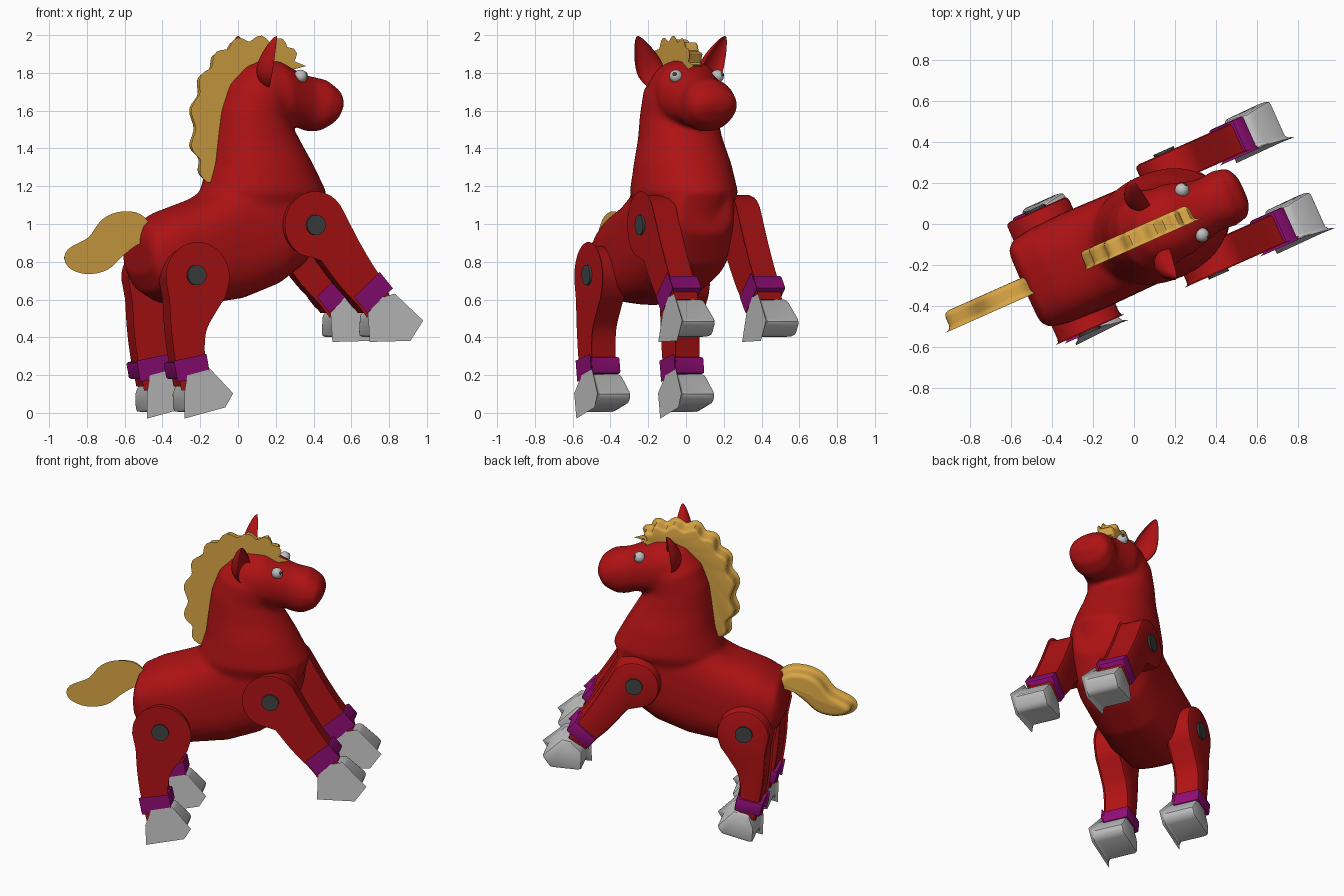
import bpy, bmesh, math
from mathutils import Matrix, Vector

if "Cube" in bpy.data.objects:
    bpy.data.objects.remove(bpy.data.objects["Cube"])

# The toy is built facing local +x, then turned into its final heading.
PLACE = Matrix.Translation((0, -0.07, 0)) @ Matrix.Rotation(math.radians(24), 4, 'Z')


def material(name, rgb):
    m = bpy.data.materials.new(name)
    m.use_nodes = True
    m.diffuse_color = (*rgb, 1)
    m.node_tree.nodes["Principled BSDF"].inputs["Base Color"].default_value = (*rgb, 1)
    return m


RED = material("red", (0.43, 0.006, 0.007))
GOLD = material("golden hair", (0.7, 0.38, 0.06))
GREY = material("hoof grey", (0.52, 0.52, 0.52))
PURPLE = material("purple", (0.28, 0.004, 0.18))
DARK = material("dark grey", (0.05, 0.055, 0.055))


def finish(name, bm, mat, angle=35):
    bmesh.ops.recalc_face_normals(bm, faces=bm.faces)
    mesh = bpy.data.meshes.new(name)
    bm.to_mesh(mesh)
    bm.free()
    ob = bpy.data.objects.new(name, mesh)
    bpy.context.collection.objects.link(ob)
    mesh.materials.append(mat)
    ob.matrix_world = PLACE
    bpy.ops.object.select_all(action='DESELECT')
    ob.select_set(True)
    bpy.context.view_layer.objects.active = ob
    bpy.ops.object.shade_smooth_by_angle(angle=math.radians(angle))
    return ob


def spline(points, steps=5):
    """Smooth open curve through the points."""
    pts = [Vector(p) for p in points]
    pts = [2 * pts[0] - pts[1]] + pts + [2 * pts[-1] - pts[-2]]
    out = []
    for a, b, c, d in zip(pts, pts[1:], pts[2:], pts[3:]):
        for i in range(steps):
            t = i / steps
            out.append(0.5 * (2 * b + (c - a) * t + (2 * a - 5 * b + 4 * c - d) * t ** 2
                              + (3 * b - a - 3 * c + d) * t ** 3))
    return out + [pts[-2]]


def slab(name, profile, y, width, mat, bevel, segments=2, every_edge=False, top=1.0):
    """Side profile extruded across the body, with rounded rims; top narrows the upper half."""
    bm = bmesh.new()
    mid = sum(p[1] for p in profile) / len(profile)
    rings = []
    for s in (-1, 1):
        rings.append([bm.verts.new((p[0], y + s * width / 2 * (top if p[1] > mid else 1), p[1]))
                      for p in profile])
        bm.faces.new(rings[-1])
    n = len(profile)
    for i in range(n):
        j = (i + 1) % n
        bm.faces.new((rings[0][i], rings[0][j], rings[1][j], rings[1][i]))
    bm.normal_update()
    caps = {e for f in bm.faces if len(f.verts) == n and n > 4 for e in f.edges}
    edges = list(bm.edges) if every_edge else list(caps)
    bmesh.ops.bevel(bm, geom=edges, offset=bevel, segments=segments, profile=0.5,
                    affect='EDGES', clamp_overlap=every_edge)
    return finish(name, bm, mat)


def loft(bm, rings, power, count=32):
    """Skin of rounded sections, each given by upper point, lower point and half width."""
    def sp(v):
        return math.copysign(abs(v) ** (2 / power), v)
    loops = []
    for ax, az, bx, bz, w in rings:
        a, b = Vector((ax, 0, az)), Vector((bx, 0, bz))
        loop = []
        for i in range(count):
            t = 2 * math.pi * i / count
            p = (a + b) / 2 + (a - b) / 2 * sp(math.cos(t))
            loop.append(bm.verts.new((p.x, w * sp(math.sin(t)), p.z)))
        loops.append(loop)
    for l, m in zip(loops, loops[1:]):
        for i in range(count):
            j = (i + 1) % count
            bm.faces.new((l[i], l[j], m[j], m[i]))
    bm.faces.new(loops[0])
    bm.faces.new(loops[-1])


def ball(name, mat, at, size, aim=(0, 0, 1), segments=20):
    bm = bmesh.new()
    turn = Vector(aim).to_track_quat('Z', 'Y').to_matrix().to_4x4()
    bmesh.ops.create_uvsphere(bm, u_segments=segments, v_segments=segments // 2, radius=1,
                              matrix=Matrix.Translation(at) @ turn @ Matrix.Diagonal((*size, 1)))
    return finish(name, bm, mat, 60)


# Torso, neck and head fused into one smooth skin
bm = bmesh.new()
loft(bm, [(-.59, .93, -.58, .74, .19), (-.565, 1.0, -.53, .64, .23), (-.45, 1.065, -.43, .58, .25),
          (-.25, 1.135, -.25, .57, .255), (-.05, 1.25, 0, .605, .25), (.15, 1.3, .2, .68, .25),
          (.36, 1.27, .34, .78, .22), (.45, 1.2, .44, .95, .15)], 2.8)
loft(bm, [(-.24, 1.0, .42, .95, .2), (-.2, 1.17, .49, 1.17, .27), (-.155, 1.32, .41, 1.32, .25),
          (-.14, 1.45, .34, 1.44, .22), (-.12, 1.6, .28, 1.54, .205), (-.07, 1.74, .28, 1.62, .2),
          (.03, 1.84, .3, 1.66, .17), (.14, 1.87, .28, 1.7, .1)], 2.1)
loft(bm, [(.02, 1.8, .05, 1.6, .14), (.1, 1.87, .14, 1.54, .18), (.22, 1.865, .25, 1.515, .185),
          (.31, 1.82, .34, 1.515, .155), (.4, 1.785, .4, 1.49, .135), (.5, 1.765, .46, 1.49, .145),
          (.565, 1.715, .535, 1.53, .13), (.59, 1.66, .58, 1.6, .07)], 2.2)
body = finish("body", bm, RED)
remesh = body.modifiers.new("fuse", 'REMESH')
remesh.mode = 'VOXEL'
remesh.voxel_size = 0.016
remesh.use_smooth_shade = True
soften = body.modifiers.new("soften", 'SMOOTH')
soften.factor = 0.5
soften.iterations = 8

# Wavy mane
crest = spline([(-.19, 1.24), (-.255, 1.42), (-.245, 1.66), (-.16, 1.84), (-.03, 1.945),
                (.13, 1.96), (.26, 1.93), (.305, 1.84)], 9)
wavy = []
for i, p in enumerate(crest):
    d = (crest[min(i + 1, len(crest) - 1)] - crest[max(i - 1, 0)]).normalized()
    wavy.append(p + Vector((-d.y, d.x)) * 0.016 * math.sin(i * 2 * math.pi / 7))
root = spline([(.22, 1.82), (.1, 1.81), (-.01, 1.74), (-.09, 1.6), (-.115, 1.24)], 4)
slab("mane", wavy + root, 0, 0.09, GOLD, 0.02, 3)

# Tail
tail = spline([(-.53, .95), (-.6, 1.025), (-.7, 1.035), (-.79, 1.0), (-.87, .905), (-.985, .845),
               (-.985, .795), (-.9, .765), (-.79, .785), (-.7, .86), (-.61, .92), (-.53, .93)], 4)
slab("tail", tail, 0, 0.095, GOLD, 0.03, 4)


def hub(x, z, r, start, end, steps=18):
    return [(x + r * math.cos(math.radians(start + (end - start) * i / steps)),
             z + r * math.sin(math.radians(start + (end - start) * i / steps)))
            for i in range(steps + 1)]


def band(x, z, length, height, tilt):
    c, s = math.cos(tilt), math.sin(tilt)
    return [(x + a * c - b * s, z + a * s + b * c) for a, b in
            ((-length / 2, -height / 2), (length / 2, -height / 2),
             (length / 2, height / 2), (-length / 2, height / 2))]


front_leg = hub(.306, .995, .158, 25, 240) + spline(
    [(.35, .825), (.46, .69), (.565, .585), (.61, .53)]) + spline(
    [(.72, .6), (.695, .67), (.62, .775), (.54, .9)])
rear_leg = hub(-.377, .72, .165, -15, 185) + spline(
    [(-.52, .6), (-.51, .45), (-.49, .3), (-.455, .14)]) + spline(
    [(-.335, .16), (-.355, .31), (-.345, .44), (-.29, .54), (-.235, .62)])
front_hoof = [(.63, .4), (.83, .405), (.885, .485), (.755, .605), (.7, .59), (.63, .52)]
rear_hoof = [(-.445, 0), (-.245, .05), (-.215, .1), (-.32, .21), (-.42, .19), (-.45, .1)]

for side, s in (("left", 1), ("right", -1)):
    # Legs with ankle bands, hooves and joint pins
    for end, leg, hoof, cuff, pin in (
            ("front", front_leg, front_hoof, band(.637, .637, .175, .09, .72), (.306, .995)),
            ("rear", rear_leg, rear_hoof, band(-.414, .238, .168, .09, .19), (-.385, .73))):
        y = s * 0.243
        tag = f"{side}_{end}_"
        slab(tag + "leg", leg, y, 0.155, RED, 0.02)
        slab(tag + "ankle_band", cuff, y, 0.178, PURPLE, 0.012, 2, True)
        slab(tag + "hoof", hoof, y, 0.215, GREY, 0.024, 2, True, 0.84)
        bm = bmesh.new()
        bmesh.ops.create_cone(
            bm, cap_ends=True, segments=24, radius1=.054, radius2=.054, depth=.04,
            matrix=Matrix.Translation((pin[0], s * .313, pin[1])) @ Matrix.Rotation(math.pi / 2, 4, 'X'))
        finish(tag + "joint_pin", bm, DARK)

    # Ear: a leaf shape with a hollow front, leaning outwards
    bm = bmesh.new()
    bmesh.ops.create_uvsphere(bm, u_segments=24, v_segments=16, radius=1)
    for v in bm.verts:
        taper = 1 - 0.45 * max(v.co.z, -0.3)
        x = v.co.x if v.co.x < 0 else -0.55 * v.co.x
        v.co = (.075 * x * taper + .03, .068 * v.co.y * taper, .15 * v.co.z)
    lean = Matrix.Rotation(-s * 0.4, 4, 'X') @ Matrix.Rotation(s * 0.35, 4, 'Z')
    bmesh.ops.transform(bm, verts=bm.verts, matrix=Matrix.Translation((.085, s * .188, 1.86)) @ lean)
    finish(side + "_ear", bm, RED, 50)

    # Eye, pupil and nostril
    look = Vector((.75, s * .55, .35)).normalized()
    eye = Vector((.31, s * .12, 1.782))
    ball(side + "_eye", GREY, eye, (.035, .035, .035))
    ball(side + "_pupil", DARK, eye + look * .033, (.012, .012, .005), look, 12)
    ball(side + "_nostril", RED, (.562, s * .065, 1.668), (.022, .022, .014), (.9, s * .35, .25), 16)
